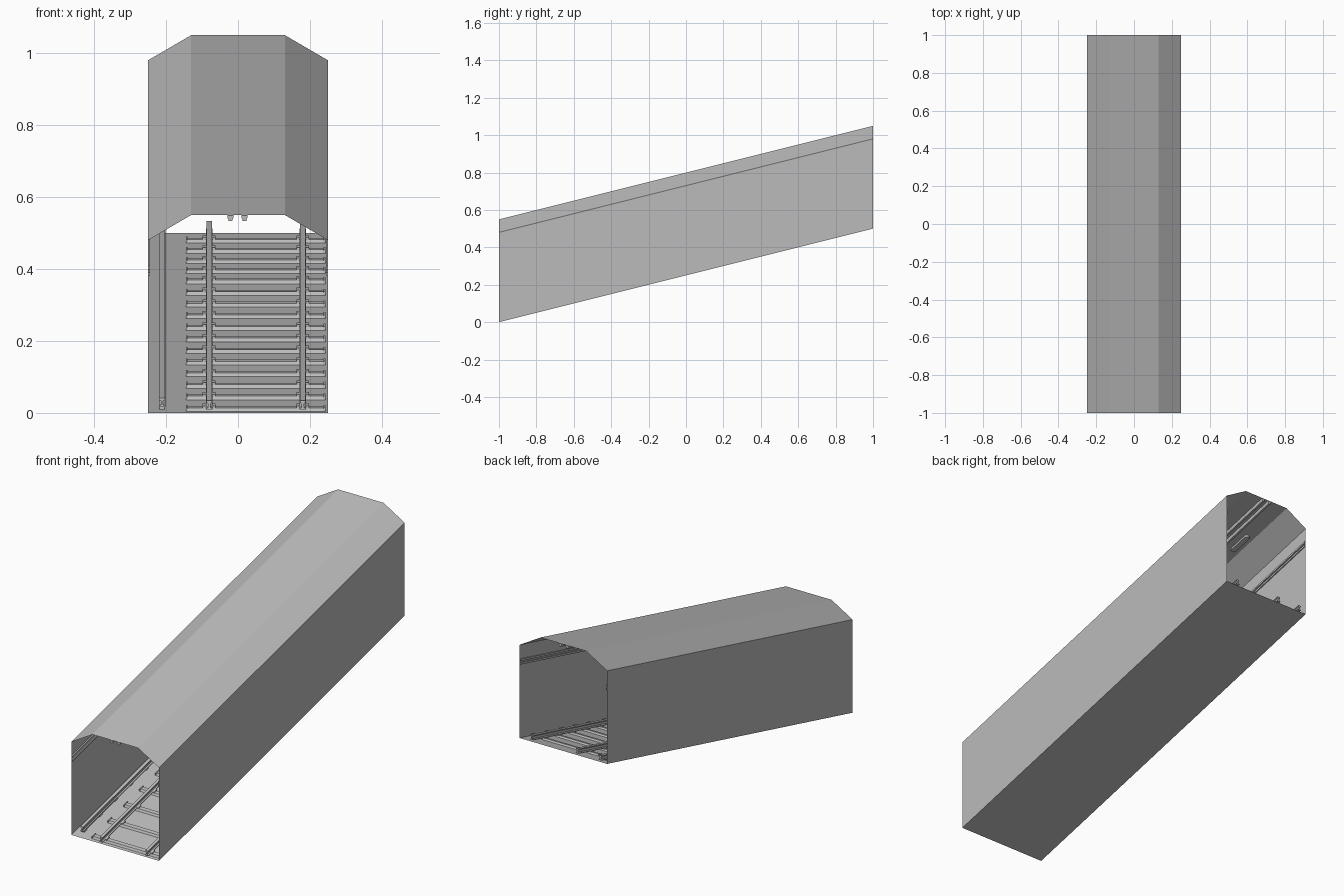
import bpy, bmesh

SLOPE = 0.25
START, END = -1.0, 1.0

cube = bpy.data.objects.get("Cube")
if cube:
    bpy.data.objects.remove(cube, do_unlink=True)

grey = bpy.data.materials.new("concrete_grey")
grey.use_nodes = True
grey.diffuse_color = (0.5, 0.5, 0.5, 1)
grey.node_tree.nodes["Principled BSDF"].inputs["Base Color"].default_value = (0.5, 0.5, 0.5, 1)


def finish(name, bm):
    """Shear the level part onto the incline and make it an object."""
    for v in bm.verts:
        v.co.z += SLOPE * (v.co.y - START)
    mesh = bpy.data.meshes.new(name)
    bm.to_mesh(mesh)
    bm.free()
    mesh.materials.append(grey)
    obj = bpy.data.objects.new(name, mesh)
    bpy.context.collection.objects.link(obj)
    return obj


def sweep(bm, profile, y0, y1, caps=True):
    """Extrude a closed x-z profile along y."""
    a = [bm.verts.new((x, y0, z)) for x, z in profile]
    b = [bm.verts.new((x, y1, z)) for x, z in profile]
    n = len(profile)
    faces = [bm.faces.new((a[i], a[(i + 1) % n], b[(i + 1) % n], b[i])) for i in range(n)]
    if caps:
        faces += [bm.faces.new(a[::-1]), bm.faces.new(b)]
    bmesh.ops.recalc_face_normals(bm, faces=faces)


def block(bm, x0, x1, y0, y1, z0, z1):
    sweep(bm, [(x0, z0), (x1, z0), (x1, z1), (x0, z1)], y0, y1)


def mirrored(half, x, z):
    """Complete a symmetric profile and place it."""
    return [(x + px, z + pz) for px, pz in half] + [(x - px, z + pz) for px, pz in reversed(half)]


# Tunnel lining: thin open-ended tube with a chamfered roof
bm = bmesh.new()
sweep(bm, mirrored([(0.25, 0), (0.25, 0.48), (0.13, 0.55)], 0, 0), START, END, caps=False)
finish("tunnel_lining", bm)

# Floor rails: two running rails and one side rail
RAIL = [(0.009, 0), (0.009, 0.003), (0.003, 0.006), (0.003, 0.017), (0.008, 0.019), (0.008, 0.025)]
TRACK = (-0.08, 0.18)
for name, x, y0 in (("left_rail", TRACK[1], START), ("right_rail", TRACK[0], START),
                    ("side_rail", -0.211, -0.97)):
    bm = bmesh.new()
    sweep(bm, mirrored(RAIL, x, 0.009), y0, END)
    finish(name, bm)

# Supports under the side rail
bm = bmesh.new()
for i in range(16):
    y = -0.95 + i * 0.126
    block(bm, -0.218, -0.204, y - 0.01, y + 0.01, 0, 0.01)
finish("side_rail_supports", bm)

# Sleepers with turned ends and rail clips, closer together at the top
sleepers, clips = bmesh.new(), bmesh.new()
y = -0.97
for i in range(16):
    w = 0.015
    # trapezoid trough section running across the floor
    rings = []
    for x in (-0.14, 0.238):
        rings.append([sleepers.verts.new((x, y + dy, z)) for dy, z in
                      ((-w, 0), (w, 0), (w * 0.6, 0.009), (-w * 0.6, 0.009))])
    a, b = rings
    faces = [sleepers.faces.new((a[k], a[(k + 1) % 4], b[(k + 1) % 4], b[k])) for k in range(4)]
    faces += [sleepers.faces.new(a[::-1]), sleepers.faces.new(b)]
    bmesh.ops.recalc_face_normals(sleepers, faces=faces)
    for x in (-0.145, 0.238):
        block(sleepers, x, x + 0.005, y - w, y + w, 0, 0.011)
    for x in TRACK:
        for side in (-1, 1):
            c = x + side * 0.013
            block(clips, c - 0.005, c + 0.005, y - 0.012, y + 0.012, 0.008, 0.015)
    y += 0.129 if i < 11 else 0.113
finish("sleepers", sleepers)
finish("rail_clips", clips)

# Overhead rails hanging from the roof
HANGER = [(0.008, 0), (0.008, -0.007), (0.005, -0.015)]
for name, x in (("left_overhead_rail", 0.018), ("right_overhead_rail", -0.021)):
    bm = bmesh.new()
    sweep(bm, mirrored(HANGER, x, 0.549), START, END)
    finish(name, bm)

# Paired cables along both walls
for name, side in (("left_wall_cables", 1), ("right_wall_cables", -1)):
    bm = bmesh.new()
    for z in (0.38, 0.398):
        xs = sorted((side * 0.2495, side * 0.244))
        block(bm, xs[0], xs[1], START, END, z, z + 0.01)
    finish(name, bm)

# Rounded ceiling lamps
bm = bmesh.new()
for y in (-0.5, 0.1, 0.7):
    block(bm, -0.101, -0.073, y - 0.06, y + 0.06, 0.538, 0.549)
upright = [e for e in bm.edges if abs(e.verts[0].co.z - e.verts[1].co.z) > 0.005]
bmesh.ops.bevel(bm, geom=upright, offset=0.012, segments=3, affect='EDGES', profile=0.5)
finish("ceiling_lamps", bm)
